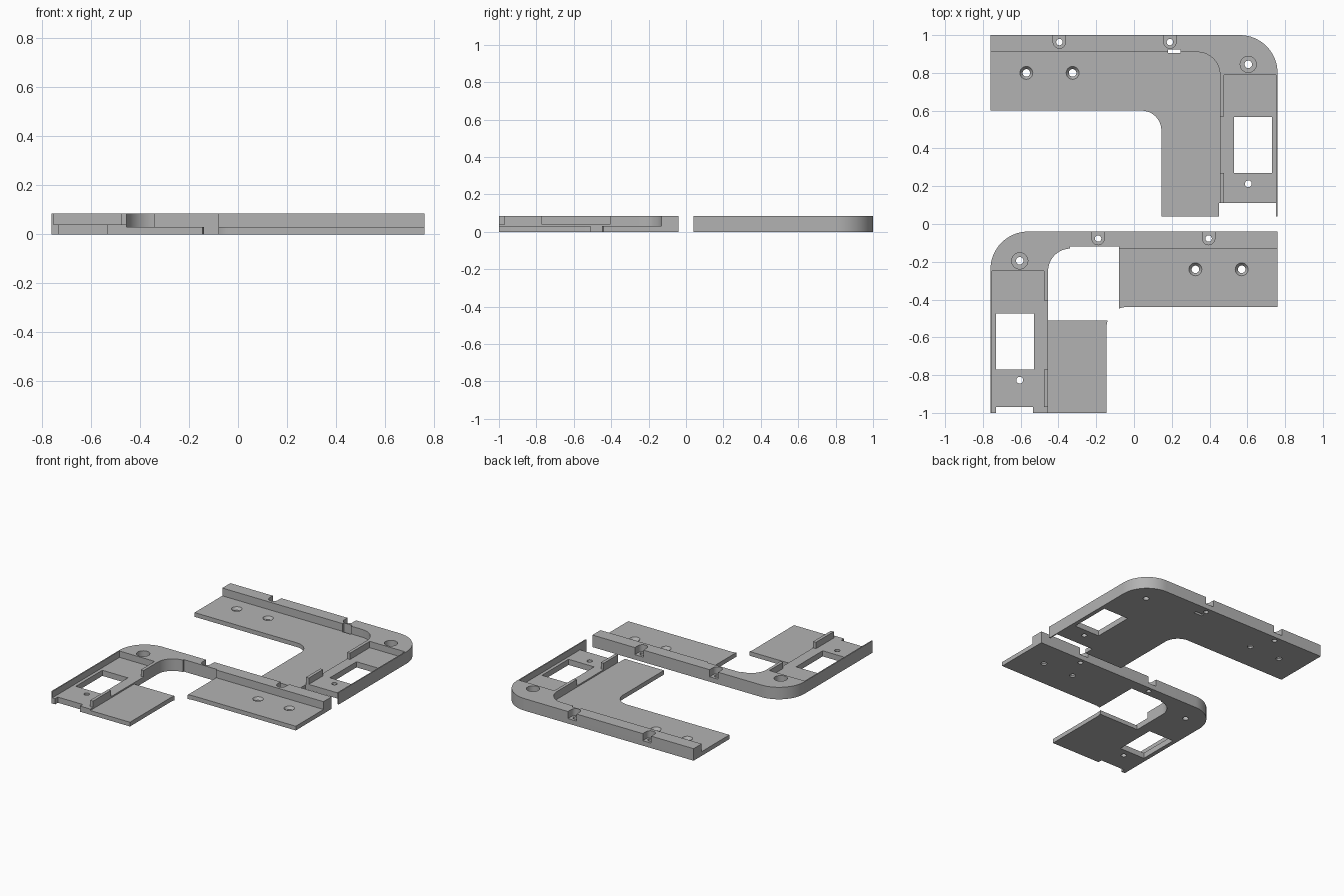
import bpy, bmesh, math

if "Cube" in bpy.data.objects:
    bpy.data.objects.remove(bpy.data.objects["Cube"])

grey = bpy.data.materials.new("mid_grey")
grey.diffuse_color = (0.45, 0.45, 0.45, 1)
grey.use_nodes = True
grey.node_tree.nodes["Principled BSDF"].inputs["Base Color"].default_value = grey.diffuse_color

FLOOR_Z, PLATE_Z, RIM_Z = 0.04, 0.03, 0.085
place = {"sx": 1, "dy": 0.0}      # current bracket: mirroring and shift


def arc(cx, cy, r, a0, a1, n=16):
    steps = [math.radians(a0 + (a1 - a0) * i / n) for i in range(n + 1)]
    return [(cx + r * math.cos(a), cy + r * math.sin(a)) for a in steps]


def rect(x0, x1, y0, y1):
    return [(x0, y0), (x1, y0), (x1, y1), (x0, y1)]


def loft(name, low, high, z0, z1):
    """Closed solid between two outlines with equal point counts."""
    bm = bmesh.new()
    rings = [[bm.verts.new((x * place["sx"], y + place["dy"], z)) for x, y in pts]
             for pts, z in ((low, z0), (high, z1))]
    n = len(low)
    for ring in rings:
        bm.faces.new(ring)
    for i in range(n):
        j = (i + 1) % n
        bm.faces.new((rings[0][i], rings[0][j], rings[1][j], rings[1][i]))
    bmesh.ops.recalc_face_normals(bm, faces=bm.faces[:])
    mesh = bpy.data.meshes.new(name)
    bm.to_mesh(mesh)
    bm.free()
    mesh.materials.append(grey)
    ob = bpy.data.objects.new(name, mesh)
    bpy.context.collection.objects.link(ob)
    return ob


def prism(name, pts, z0, z1):
    return loft(name, pts, pts, z0, z1)


def cutter(pts, z0=-0.05, z1=0.15):
    return prism("cutter", pts, z0, z1)


def hole(x, y, r, z0=-0.05, z1=0.15):
    return cutter(arc(x, y, r, 0, 345, 23), z0, z1)


def countersink(x, y, r0, r1, z0, z1):
    return loft("cutter", arc(x, y, r0, 0, 345, 23), arc(x, y, r1, 0, 345, 23), z0, z1)


def cut(ob, cutters):
    for c in cutters:
        mod = ob.modifiers.new("cut", 'BOOLEAN')
        mod.operation, mod.solver, mod.object = 'DIFFERENCE', 'EXACT', c
    bpy.context.view_layer.update()
    graph = bpy.context.evaluated_depsgraph_get()
    mesh = bpy.data.meshes.new_from_object(ob.evaluated_get(graph))
    ob.modifiers.clear()
    ob.data = mesh
    for c in cutters:
        bpy.data.objects.remove(c)


def bracket(side, sx, dy, open_corner):
    place.update(sx=sx, dy=dy)
    floor_end = 0.04 if open_corner else 0.11

    # Raised rim with rounded corner, screw notches and corner counterbore
    rim = prism(side + "_rim",
                [(-0.76, 1.0)] + arc(0.56, 0.80, 0.20, 90, 0) + [(0.76, 0.79)]
                + arc(0.335, 0.79, 0.12, 0, 90) + [(-0.76, 0.91)], 0, RIM_Z)
    cuts = [hole(0.605, 0.845, 0.02), hole(0.605, 0.845, 0.043, 0.04)]
    for x in (-0.395, 0.19):
        u = arc(x, 0.963, 0.033, 180, 360) + [(x + 0.033, 1.05), (x - 0.033, 1.05)]
        cuts += [cutter(u, 0.035), hole(x, 0.963, 0.017)]
    if open_corner:
        cuts.append(cutter(rect(0.08, 0.34, 0.85, 0.92)))
    else:
        cuts.append(cutter(rect(0.18, 0.245, 0.895, 0.925)))
    cut(rim, cuts)

    # Thin L-shaped plate with countersunk holes
    foot = [(0.455, 0.04)] if open_corner else [(0.455, 0.11), (0.45, 0.11), (0.45, 0.04)]
    plate = prism(side + "_plate",
                  [(-0.76, 0.91)] + arc(0.335, 0.79, 0.12, 90, 0) + foot + [(0.145, 0.04)]
                  + arc(0.04, 0.495, 0.105, 0, 90) + [(-0.76, 0.60)], 0, PLATE_Z)
    cuts = []
    for x in (-0.57, -0.325):
        cuts += [hole(x, 0.80, 0.02), countersink(x, 0.80, 0.02, 0.035, 0.012, 0.031)]
    if open_corner:
        cuts.append(cutter(rect(0.08, 0.50, 0.53, 0.95)))
    else:
        cuts.append(cutter(rect(0.18, 0.245, 0.905, 0.95)))
    cut(plate, cuts)

    # Thicker tray floor with window and screw hole
    tray = prism(side + "_tray_floor", rect(0.455, 0.752, floor_end, 0.79), 0, FLOOR_Z)
    cuts = [cutter(rect(0.53, 0.73, 0.27, 0.567)), hole(0.605, 0.213, 0.018)]
    if open_corner:
        cuts.append(cutter(rect(0.535, 0.73, 0.0, 0.07)))
    cut(tray, cuts)

    # Thin outer wall and the two inner ribs of the tray
    prism(side + "_outer_wall", rect(0.752, 0.76, 0.04, 0.79), 0, RIM_Z)
    upper = 0.635 if open_corner else 0.57
    lower = (0.07, 0.27) if open_corner else (0.11, 0.27)
    prism(side + "_upper_rib", rect(0.455, 0.477, upper, 0.79), FLOOR_Z, RIM_Z)
    prism(side + "_lower_rib", rect(0.455, 0.477, *lower), FLOOR_Z, RIM_Z)


bracket("rear", 1, 0.0, False)
bracket("front", -1, -1.04, True)

# Smooth arcs, crisp edges
for ob in bpy.context.scene.objects:
    ob.select_set(True)
    bpy.context.view_layer.objects.active = ob
bpy.ops.object.shade_smooth_by_angle(angle=math.radians(30))
